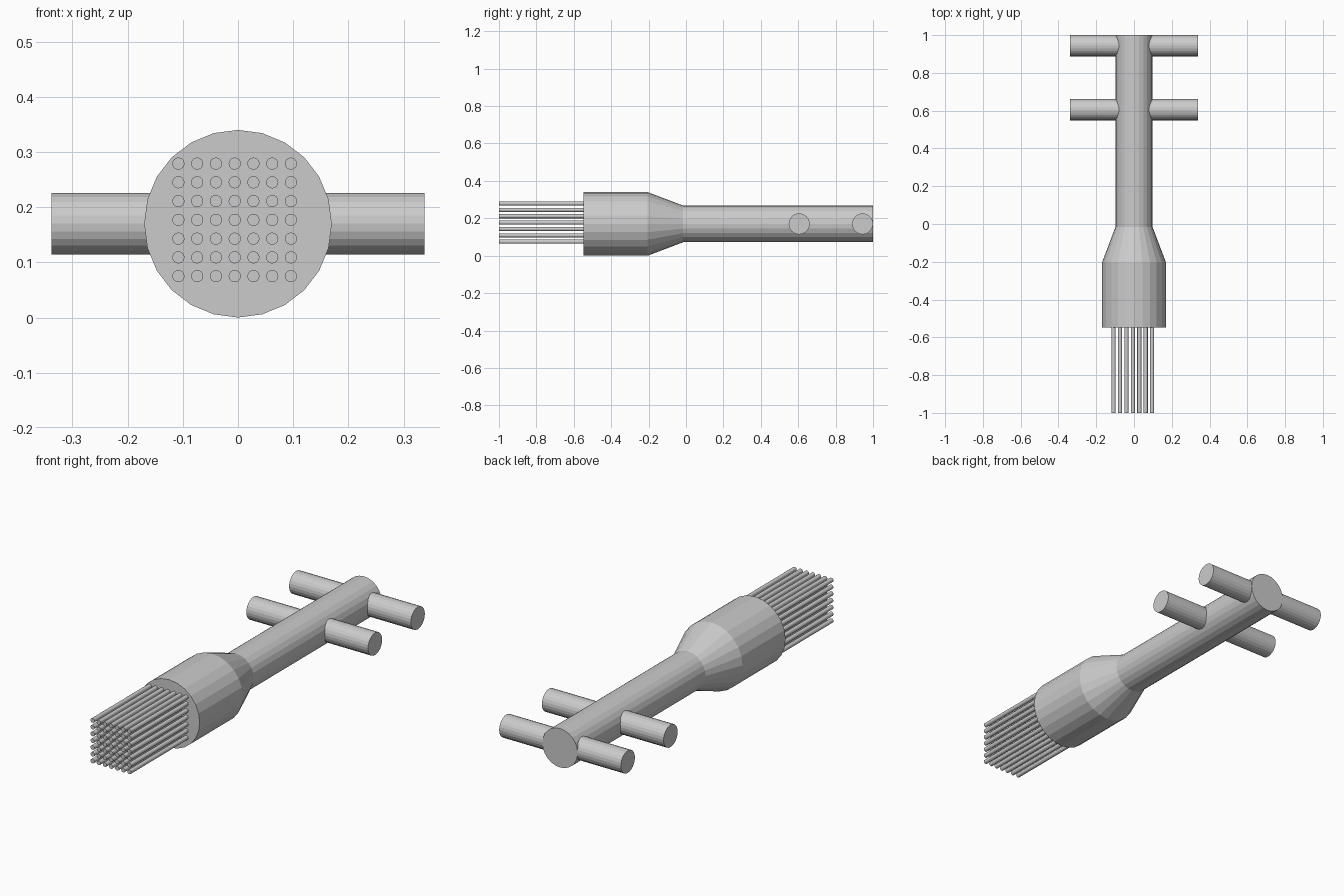
import bpy, bmesh, math
from mathutils import Matrix

if "Cube" in bpy.data.objects:
    bpy.data.objects.remove(bpy.data.objects["Cube"])

AXIS_Z = 0.17


def make_object(name, bm):
    bmesh.ops.recalc_face_normals(bm, faces=bm.faces)
    mesh = bpy.data.meshes.new(name)
    bm.to_mesh(mesh)
    bm.free()
    obj = bpy.data.objects.new(name, mesh)
    bpy.context.collection.objects.link(obj)
    return obj


def lathe_y(name, profile, sides):
    """Capped solid of revolution about the long axis from (y, radius) pairs."""
    bm = bmesh.new()
    rings = []
    for y, r in profile:
        angles = [2 * math.pi * i / sides for i in range(sides)]
        rings.append([bm.verts.new((r * math.cos(a), y, AXIS_Z + r * math.sin(a)))
                      for a in angles])
    for a, b in zip(rings, rings[1:]):
        for i in range(sides):
            j = (i + 1) % sides
            bm.faces.new((a[i], a[j], b[j], b[i]))
    bm.faces.new(rings[0])
    bm.faces.new(rings[-1])
    return make_object(name, bm)


def add_rod(bm, centre, radius, length, rotation, sides):
    bmesh.ops.create_cone(bm, cap_ends=True, segments=sides, radius1=radius,
                          radius2=radius, depth=length,
                          matrix=Matrix.Translation(centre) @ rotation)


# Head, tapered neck and handle in one turned body
lathe_y("body", [(-0.547, 0.17), (-0.205, 0.17), (-0.015, 0.098), (1.0, 0.098)], 24)

# Cross pegs passing through the handle
along_x = Matrix.Rotation(math.pi / 2, 4, 'Y')
for name, y in (("front_peg", 0.605), ("rear_peg", 0.944)):
    bm = bmesh.new()
    add_rod(bm, (0, y, AXIS_Z), 0.056, 0.676, along_x, 24)
    make_object(name, bm)

# Grid of 7 x 7 bristles, slightly sunk into the head
along_y = Matrix.Rotation(math.pi / 2, 4, 'X')
bm = bmesh.new()
for ix in range(7):
    for iz in range(7):
        add_rod(bm, (-0.108 + 0.034 * ix, -0.77, 0.075 + 0.034 * iz),
                0.011, 0.46, along_y, 16)
bristles = make_object("bristles", bm)

# Round the thin rods' shading
bpy.context.view_layer.objects.active = bristles
bristles.select_set(True)
bpy.ops.object.shade_smooth_by_angle()
